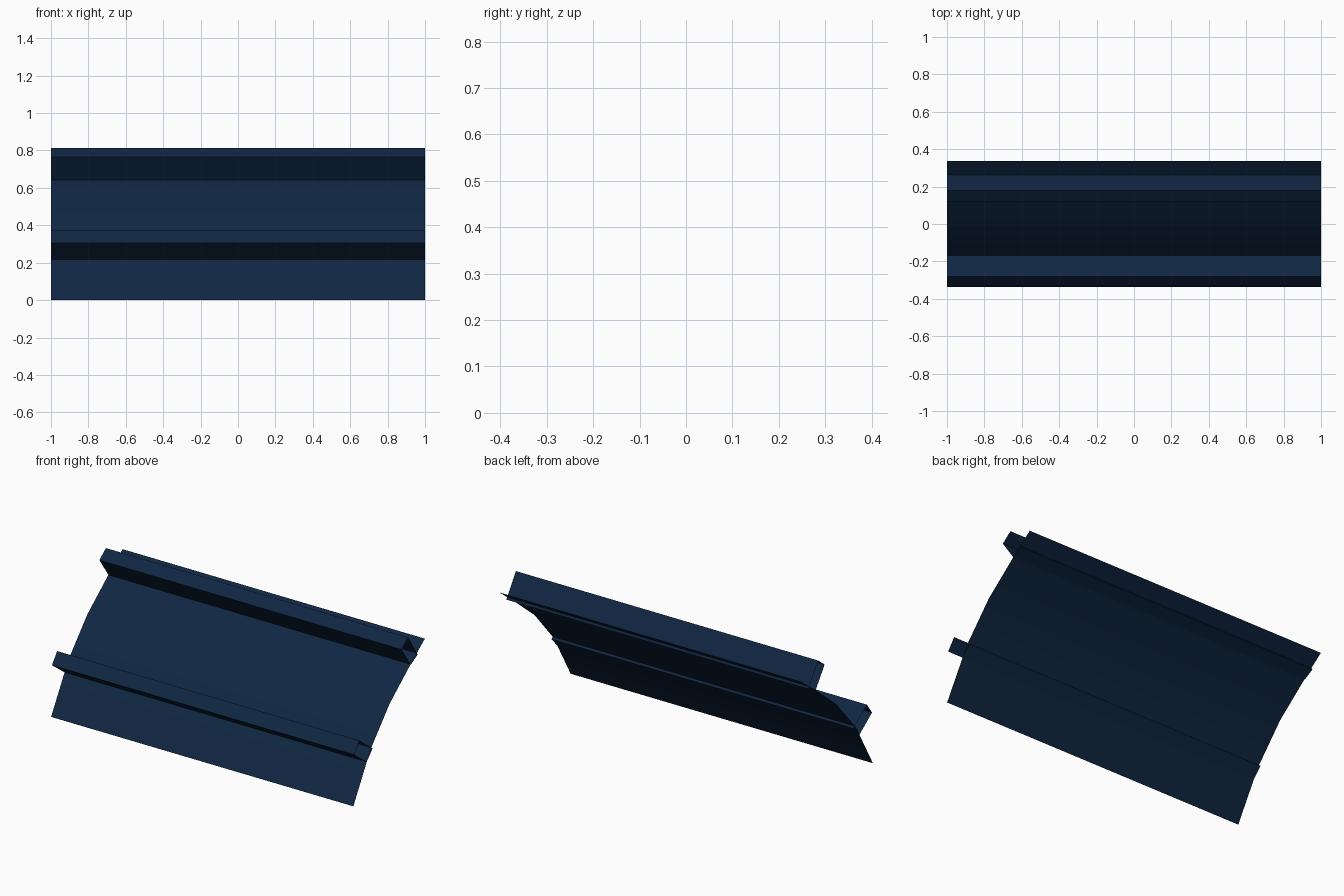
import bpy

if "Cube" in bpy.data.objects:
    bpy.data.objects.remove(bpy.data.objects["Cube"])

# Single dark navy colour
navy = bpy.data.materials.new("dark_navy")
navy.diffuse_color = (0.005, 0.020, 0.055, 1.0)
navy.use_nodes = True
navy.node_tree.nodes["Principled BSDF"].inputs["Base Color"].default_value = navy.diffuse_color


def extrude_profile(name, points, closed=False, smooth=False):
    """Sweep a (y, z) profile along x as a thin open-ended surface."""
    n = len(points)
    verts = [(x, y, z) for x in (-1.0, 1.0) for y, z in points]
    faces = [(i, (i + 1) % n, (i + 1) % n + n, i + n)
             for i in range(n if closed else n - 1)]
    faces = [f[::-1] for f in faces]
    mesh = bpy.data.meshes.new(name)
    mesh.from_pydata(verts, [], faces)
    mesh.materials.append(navy)
    mesh.polygons.foreach_set("use_smooth", [smooth] * len(faces))
    mesh.update()
    obj = bpy.data.objects.new(name, mesh)
    bpy.context.collection.objects.link(obj)
    return obj


# Curved panel leaning backwards
extrude_profile("curved_panel",
                [(-0.338, 0.0), (-0.178, 0.275), (0.004, 0.482),
                 (0.203, 0.643), (0.338, 0.745)], smooth=True)

# Open-ended rails set into the panel
extrude_profile("lower_rail",
                [(-0.281, 0.372), (-0.330, 0.306), (-0.211, 0.218), (-0.156, 0.277)],
                closed=True)
extrude_profile("upper_rail",
                [(0.180, 0.812), (0.118, 0.764), (0.205, 0.640), (0.269, 0.675)],
                closed=True)
